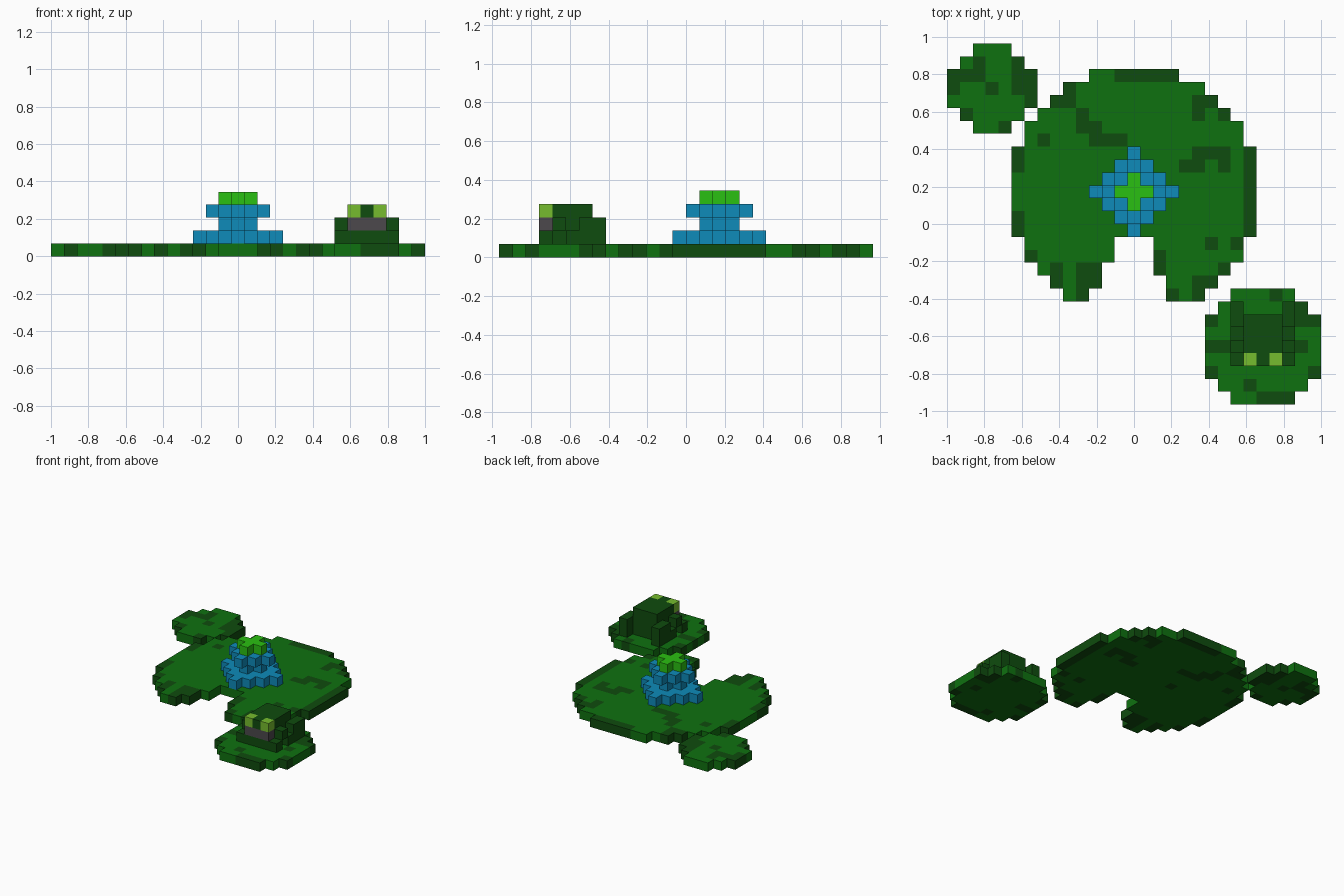
import bpy, bmesh
from mathutils import Vector

cube = bpy.data.objects.get("Cube")
if cube:
    bpy.data.objects.remove(cube, do_unlink=True)

U = 2 / 29  # edge length of one block


def make_material(name, rgb):
    lin = [((c / 255 + 0.055) / 1.055) ** 2.4 if c > 10 else c / 255 / 12.92 for c in rgb]
    mat = bpy.data.materials.new(name)
    mat.use_nodes = True
    mat.diffuse_color = (*lin, 1)
    bsdf = mat.node_tree.nodes["Principled BSDF"]
    bsdf.inputs["Base Color"].default_value = (*lin, 1)
    bsdf.inputs["Roughness"].default_value = 0.9
    return mat


LEAF = make_material("leaf green", (15, 113, 16))
DARK = make_material("dark green", (15, 76, 14))
BLUE = make_material("petal blue", (14, 139, 186))
BUD = make_material("bright green", (42, 192, 18))
EYE = make_material("lime", (118, 188, 46))
GREY = make_material("mouth grey", (76, 72, 76))

# The six sides of a block: outward direction and the two in-plane axes
SIDES = [(Vector(n), Vector(a), Vector(b)) for n, a, b in (
    ((1, 0, 0), (0, 1, 0), (0, 0, 1)), ((-1, 0, 0), (0, 0, 1), (0, 1, 0)),
    ((0, 1, 0), (0, 0, 1), (1, 0, 0)), ((0, -1, 0), (1, 0, 0), (0, 0, 1)),
    ((0, 0, 1), (1, 0, 0), (0, 1, 0)), ((0, 0, -1), (0, 1, 0), (1, 0, 0)))]


def voxel_object(name, cells, mats, spots=()):
    """Outer skin of a set of (column, row, layer) blocks; spots use the second material."""
    bm = bmesh.new()
    for col, row, lay in cells:
        centre = Vector((col - 14, 13.5 - row, lay + 0.5))
        for n, a, b in SIDES:
            if (col + n.x, row - n.y, lay + n.z) in cells:
                continue
            mid = centre + n / 2
            corners = (mid - a / 2 - b / 2, mid + a / 2 - b / 2,
                       mid + a / 2 + b / 2, mid - a / 2 + b / 2)
            face = bm.faces.new([bm.verts.new(p * U) for p in corners])
            face.material_index = int((col, row) in spots)
    bmesh.ops.remove_doubles(bm, verts=bm.verts, dist=U / 100)
    bmesh.ops.recalc_face_normals(bm, faces=bm.faces)
    mesh = bpy.data.meshes.new(name)
    bm.to_mesh(mesh)
    bm.free()
    for mat in mats:
        mesh.materials.append(mat)
    obj = bpy.data.objects.new(name, mesh)
    bpy.context.collection.objects.link(obj)
    return obj


def block(cols, rows, layers):
    """All cells of a box given by inclusive ranges."""
    return {(c, r, l) for c in range(cols[0], cols[1] + 1)
            for r in range(rows[0], rows[1] + 1)
            for l in range(layers[0], layers[1] + 1)}


def disc(col, top, half_widths):
    """One flat layer, symmetric about a column, one half width per row."""
    return {(c, top + i, 0) for i, w in enumerate(half_widths)
            for c in range(col - w, col + w + 1)}


def patches(*strips):
    """Dark patches from (row, first column, last column) strips."""
    return {(c, r) for r, a, b in strips for c in range(a, b + 1)}


# Lily pads
big = disc(14, 2, [3, 5, 6, 7, 8, 8] + [9] * 7 + [8, 8, 7, 6, 5])
for row, first, last in ((15, 13, 15), (16, 13, 15), (17, 12, 15), (18, 12, 16), (19, 11, 16)):
    big -= block((first, last), (row, row), (0, 0))  # notch in the leaf
voxel_object("large_lily_pad", big, [LEAF, DARK], patches(
    (2, 13, 17), (3, 9, 9), (4, 9, 9), (4, 8, 8), (4, 19, 20), (5, 19, 19), (5, 21, 21),
    (5, 10, 10), (6, 10, 11), (7, 11, 13), (7, 7, 7), (8, 5, 5), (9, 5, 5),
    (13, 5, 5), (14, 5, 5), (8, 19, 21), (9, 18, 19), (9, 21, 21), (10, 12, 12),
    *[(r, 23, 23) for r in range(8, 15)],
    (16, 6, 6), (17, 8, 8), (18, 8, 8), (17, 10, 11), (18, 10, 11), (19, 10, 10),
    (15, 20, 20), (15, 22, 22), (16, 16, 16), (17, 16, 16), (17, 21, 21),
    (18, 19, 20), (19, 17, 17), (19, 19, 19)))

voxel_object("back_lily_pad", disc(3, 0, [1, 2, 3, 3, 3, 2, 1]), [LEAF, DARK], patches(
    (1, 2, 2), (1, 5, 5), (2, 0, 2), (2, 5, 6), (3, 0, 0), (3, 3, 3), (3, 5, 6),
    (4, 6, 6), (5, 1, 1), (6, 4, 4)))

voxel_object("front_lily_pad", disc(24, 19, [2, 3, 4, 4, 4, 4, 4, 3, 2]), [LEAF, DARK], patches(
    (19, 25, 25), (20, 27, 27), (21, 20, 20), (21, 27, 28), (23, 20, 21), (23, 27, 27),
    (25, 20, 20), (25, 28, 28), (26, 23, 23), (27, 24, 26)))


# Flower: stacked diamond layers around one stem column
def diamond(radius, layer):
    return {(14 + i, 11 + j, layer) for i in range(-radius, radius + 1)
            for j in range(-radius, radius + 1) if abs(i) + abs(j) <= radius}


voxel_object("flower_petals", diamond(3, 1) | diamond(1, 2) | diamond(2, 3), [BLUE])
voxel_object("flower_bud", diamond(1, 4), [BUD])

# Frog: body with mouth and eye blocks left open at the front
mouth = block((23, 25), (24, 24), (2, 2))
body = block((23, 25), (21, 24), (1, 3)) - mouth - {(23, 24, 3), (25, 24, 3)}
voxel_object("frog_body", body, [DARK])
voxel_object("frog_mouth", mouth, [GREY])
for side, col in (("right", 22), ("left", 26)):
    eye_col = 23 if side == "right" else 25
    voxel_object(f"frog_{side}_eye", {(eye_col, 24, 3)}, [EYE])
    voxel_object(f"frog_{side}_hind_leg",
                 block((col, col), (20, 22), (1, 1)) | block((col, col), (20, 21), (2, 2)), [DARK])
    voxel_object(f"frog_{side}_arm", {(col, 23, 2), (col, 24, 1)}, [DARK])
